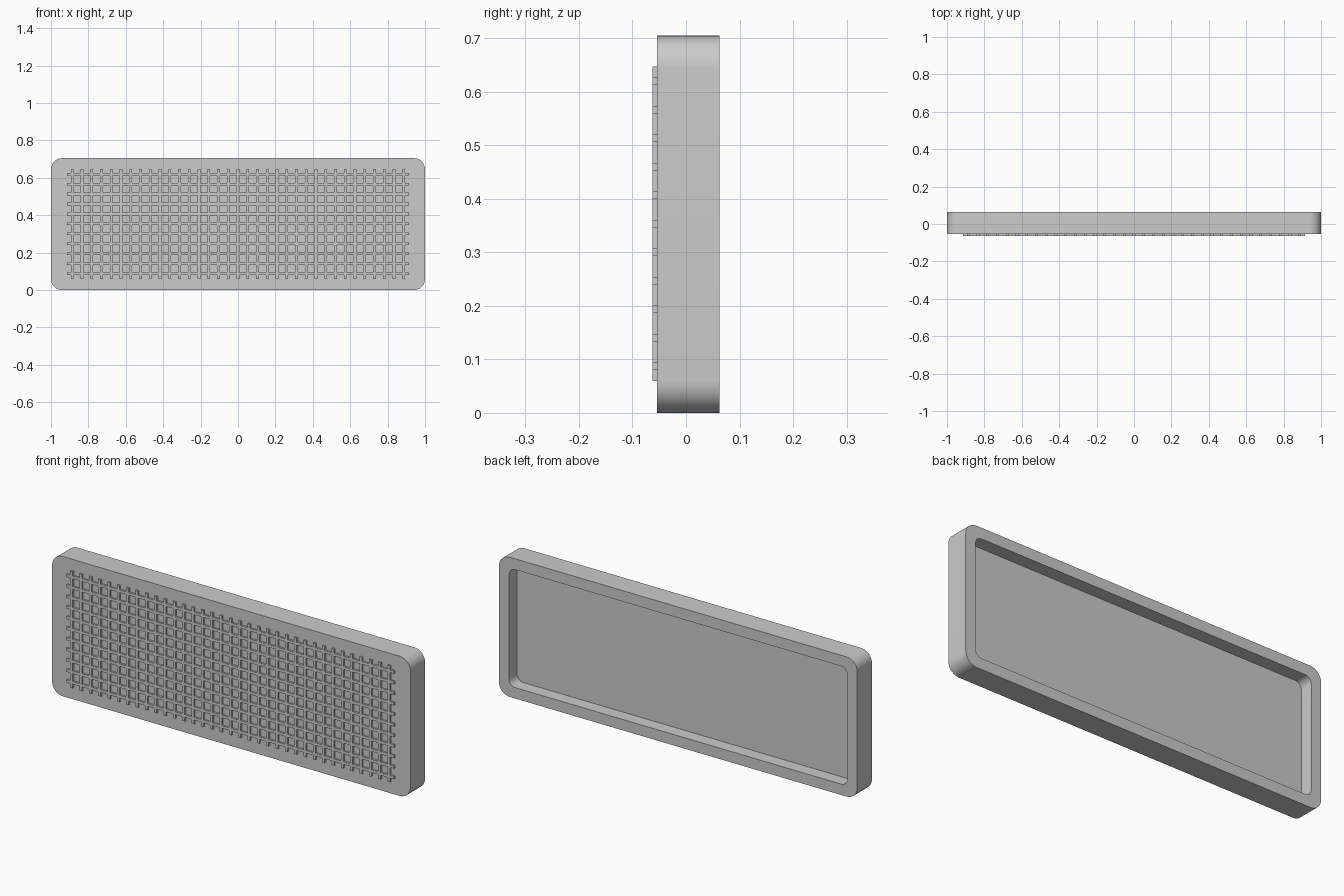
import bpy
import bmesh
from math import cos, sin, pi

cube = bpy.data.objects.get("Cube")
if cube:
    bpy.data.objects.remove(cube, do_unlink=True)

HEIGHT = 0.705
MID_Z = HEIGHT / 2
FRONT, BACK = -0.054, 0.063     # slab faces
WALL, DEPTH = 0.055, 0.066      # recess rim width and depth

grey = bpy.data.materials.new("light grey")
grey.use_nodes = True
colour = (0.6, 0.6, 0.6, 1)
grey.diffuse_color = colour
grey.node_tree.nodes["Principled BSDF"].inputs["Base Color"].default_value = colour


def finish(bm, name):
    bmesh.ops.recalc_face_normals(bm, faces=bm.faces[:])
    mesh = bpy.data.meshes.new(name)
    bm.to_mesh(mesh)
    bm.free()
    mesh.materials.append(grey)
    obj = bpy.data.objects.new(name, mesh)
    bpy.context.collection.objects.link(obj)
    return obj


def rounded_loop(bm, half_x, half_z, radius, y, steps=12):
    """Closed loop of verts around a rounded rectangle."""
    verts = []
    for k, (sx, sz) in enumerate([(1, 1), (-1, 1), (-1, -1), (1, -1)]):
        for i in range(steps + 1):
            a = (k + i / steps) * pi / 2
            verts.append(bm.verts.new((sx * (half_x - radius) + radius * cos(a), y,
                                       MID_Z + sz * (half_z - radius) + radius * sin(a))))
    return verts


# Rounded slab with a recess in the back
bm = bmesh.new()
inner = (1 - WALL, MID_Z - WALL, 0.035)
outer = (1, MID_Z, 0.06)
loops = [rounded_loop(bm, *outer, FRONT), rounded_loop(bm, *outer, BACK),
         rounded_loop(bm, *inner, BACK), rounded_loop(bm, *inner, BACK - DEPTH)]
for a, b in zip(loops, loops[1:]):
    for i in range(len(a)):
        bm.faces.new((a[i - 1], a[i], b[i], b[i - 1]))
bm.faces.new(loops[0])
bm.faces.new(loops[-1])
slab = finish(bm, "slab")
bpy.ops.object.select_all(action='DESELECT')
slab.select_set(True)
bpy.context.view_layer.objects.active = slab
bpy.ops.object.shade_smooth_by_angle(angle=pi / 6)


# Raised lattice of crossing bars on the front
def bar_edges(count, reach, overhang=0.028, half=0.007):
    """Bar edge positions along one axis, with the overhanging tips."""
    edges = [-reach - overhang]
    for i in range(count):
        c = -reach + 2 * reach * i / (count - 1)
        edges += [c - half, c + half]
    return edges + [reach + overhang]


xs, zs = bar_edges(35, 0.886), bar_edges(11, 0.266)
bm = bmesh.new()
grid = [[bm.verts.new((x, -0.063, MID_Z + 0.001 + z)) for z in zs] for x in xs]
for i in range(len(xs) - 1):
    for j in range(len(zs) - 1):
        if i % 2 or j % 2:
            bm.faces.new((grid[i][j], grid[i + 1][j], grid[i + 1][j + 1], grid[i][j + 1]))
bmesh.ops.delete(bm, geom=[v for v in bm.verts if not v.link_faces], context='VERTS')
result = bmesh.ops.extrude_face_region(bm, geom=bm.faces[:], use_keep_orig=True)
for v in result["geom"]:
    if isinstance(v, bmesh.types.BMVert):
        v.co.y = FRONT + 0.002
finish(bm, "front_lattice")
